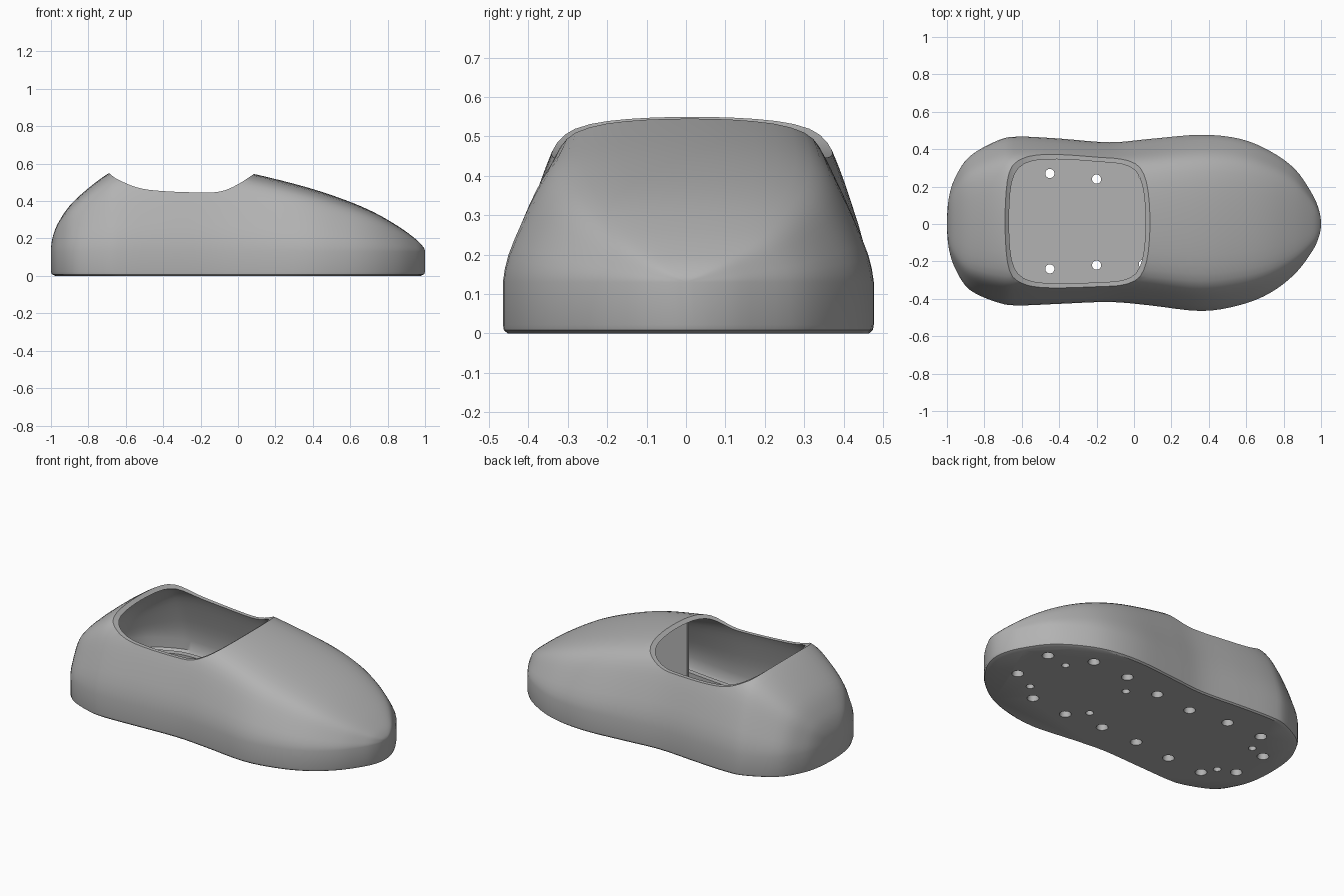
import bpy, bmesh
from mathutils import Vector

if "Cube" in bpy.data.objects:
    bpy.data.objects.remove(bpy.data.objects["Cube"])

grey = bpy.data.materials.new("shell_grey")
grey.use_nodes = True
COLOR = (0.45, 0.45, 0.45, 1)
grey.diffuse_color = COLOR
grey.node_tree.nodes["Principled BSDF"].inputs["Base Color"].default_value = COLOR

SEAM, FLOOR = 0.13, 0.05
# stations along the length: x, front edge y, back edge y, crown height
STATIONS = [(-1, 0, 0, SEAM), (-.99, -.13, .14, .21), (-.955, -.24, .25, .295),
            (-.877, -.353, .363, .40), (-.72, -.422, .45, .53), (-.61, -.435, .467, .578),
            (-.4, -.427, .457, .6), (-.13, -.417, .437, .585), (.085, -.435, .455, .545),
            (.36, -.465, .477, .476), (.567, -.433, .455, .408), (.727, -.369, .39, .34),
            (.86, -.267, .294, .263), (.95, -.15, .165, .197), (.988, -.07, .078, .158),
            (1, 0, 0, SEAM)]
# half cross-section: fraction of half width, fraction of crown height
SECTION = [(1, 0), (.97, .2), (.9, .43), (.83, .63), (.76, .78),
           (.66, .89), (.48, .96), (.24, .992), (0, 1)]


def smooth(points, steps):
    """Catmull-Rom curve through points that include both phantom ends."""
    p = [Vector(q) for q in points]
    out = []
    for a, b, c, d in zip(p, p[1:], p[2:], p[3:]):
        for i in range(steps):
            t = i / steps
            out.append(b + (c - a) * t / 2 + (2 * a - 5 * b + 4 * c - d) * t * t / 2
                       + (3 * b - a - 3 * c + d) * t ** 3 / 2)
    return out + [p[-2]]


def phantom(s):
    return (s[0], -s[1], -s[2], 2 * SEAM - s[3])


stations = smooth([phantom(STATIONS[1])] + STATIONS + [phantom(STATIONS[-2])], 4)
half = smooth([(1, -.2)] + SECTION + [(-.24, .992)], 2)
section = [(-u, v) for u, v in half] + [(u, v) for u, v in reversed(half[:-1])]


def add_object(name, bm, helper=False):
    bmesh.ops.recalc_face_normals(bm, faces=bm.faces)
    mesh = bpy.data.meshes.new(name)
    bm.to_mesh(mesh)
    bm.free()
    mesh.materials.append(grey)
    obj = bpy.data.objects.new(name, mesh)
    bpy.context.collection.objects.link(obj)
    obj.hide_render = helper
    return obj


def shoe_solid(name, sx, sy, rings, helper=False):
    """Dome lofted over the stations, then walls dropped through (z, scale) rings."""
    bm = bmesh.new()
    rows = []
    for x, front, back, top in stations:
        mid, w = (front + back) / 2, (back - front) / 2
        rows.append([bm.verts.new((x * sx, (mid + u * w) * sy, SEAM + (top - SEAM) * v * sy))
                     for u, v in section])
    for r, s in zip(rows, rows[1:]):
        for i in range(len(section) - 1):
            bm.faces.new((r[i], r[i + 1], s[i + 1], s[i]))
    bmesh.ops.remove_doubles(bm, verts=bm.verts, dist=0.0002)
    edges = [e for e in bm.edges if e.is_boundary]
    for z, scale in rings:
        new = bmesh.ops.extrude_edge_only(bm, edges=edges)["geom"]
        edges = [g for g in new if isinstance(g, bmesh.types.BMEdge) and g.is_boundary]
        for v in {v for e in edges for v in e.verts}:
            v.co = (v.co.x * scale, v.co.y * scale, z)
    bmesh.ops.contextual_create(bm, geom=edges)
    return add_object(name, bm, helper)


def prism(name, points, direction, helper=False):
    bm = bmesh.new()
    face = bm.faces.new([bm.verts.new(p) for p in points])
    new = bmesh.ops.extrude_face_region(bm, geom=[face])["geom"]
    bmesh.ops.translate(bm, vec=direction, verts=[g for g in new if isinstance(g, bmesh.types.BMVert)])
    return add_object(name, bm, helper)


def pegs(name, spots, r1, r2, z0, z1, helper=False):
    bm = bmesh.new()
    for x, y in spots:
        new = bmesh.ops.create_cone(bm, cap_ends=True, segments=24, radius1=r1, radius2=r2, depth=z1 - z0)
        bmesh.ops.translate(bm, vec=(x, y, (z0 + z1) / 2), verts=new["verts"])
    return add_object(name, bm, helper)


def cut(obj, *cutters):
    for c in cutters:
        mod = obj.modifiers.new("cut", 'BOOLEAN')
        mod.object, mod.operation, mod.solver = c, 'DIFFERENCE', 'EXACT'
        bpy.context.view_layer.objects.active = obj
        bpy.ops.object.modifier_apply(modifier=mod.name)


# outer body and its cutters
body = shoe_solid("shoe_body", 1, 1, [(.022, 1), (.008, .995), (0, .98)])
cavity = shoe_solid("cavity_cutter", .978, .95, [(.07, 1), (FLOOR, .97)], True)
rim = smooth([(-.8, .67), (-.69, .55), (-.62, .505), (-.52, .468), (-.38, .452), (-.17, .446),
              (-.08, .455), (0, .49), (.085, .545), (.2, .63)], 5)
outline = [(-.83, .7)] + [tuple(p) for p in rim] + [(.23, .7)]
opening = prism("opening_cutter", [(x, -.7, z) for x, z in outline], (0, 1.4, 0), True)

# sole holes: vents around the edge, screw holes under the posts
vents = [(.79, .2), (.55, .31), (.3, .3), (.05, .26), (-.2, .24), (-.45, .27), (-.69, .27), (-.84, .11),
         (-.84, -.12), (-.69, -.245), (-.45, -.24), (-.2, -.22), (.05, -.215), (.3, -.235),
         (.55, -.215), (.79, -.06)]
screws = [(x, y) for x, back, front in ((.646, .18, -.125), (.205, .174, -.138), (-.737, .141, -.162))
          for y in (back, front)]
vent_cutter = pegs("vent_cutter", vents, .035, .021, -.01, .07, True)
screw_cutter = pegs("screw_cutter", screws, .022, .022, -.02, .2, True)
cut(body, cavity, opening, vent_cutter, screw_cutter)

# screw posts
posts = pegs("screw_posts", screws, .047, .047, FLOOR - .01, .13)
cut(posts, screw_cutter)


# low ridge following the outline on the floor
def plan(sx, sy, z):
    front = [(x * sx, f * sy, z) for x, f, b, t in stations]
    back = [(x * sx, b * sy, z) for x, f, b, t in stations[1:-1]]
    return front + back[::-1]


ridge = prism("floor_ridge", plan(.94, .84, FLOOR - .01), (0, 0, .04))
ridge_inner = prism("ridge_cutter", plan(.91, .77, 0), (0, 0, .2), True)
cut(ridge, ridge_inner)

# upright ribs supporting the toe cap
for side, y in (("left", .2), ("right", -.2)):
    prism(side + "_toe_rib", [(.12, y, FLOOR - .01), (.36, y, FLOOR - .01), (.36, y, .435), (.12, y, .5)],
          (0, .018, 0))

for obj in (body, posts, ridge):
    bpy.ops.object.select_all(action='DESELECT')
    obj.select_set(True)
    bpy.context.view_layer.objects.active = obj
    bpy.ops.object.shade_smooth_by_angle(angle=0.6)

for obj in (cavity, opening, vent_cutter, screw_cutter, ridge_inner):
    bpy.data.objects.remove(obj)
